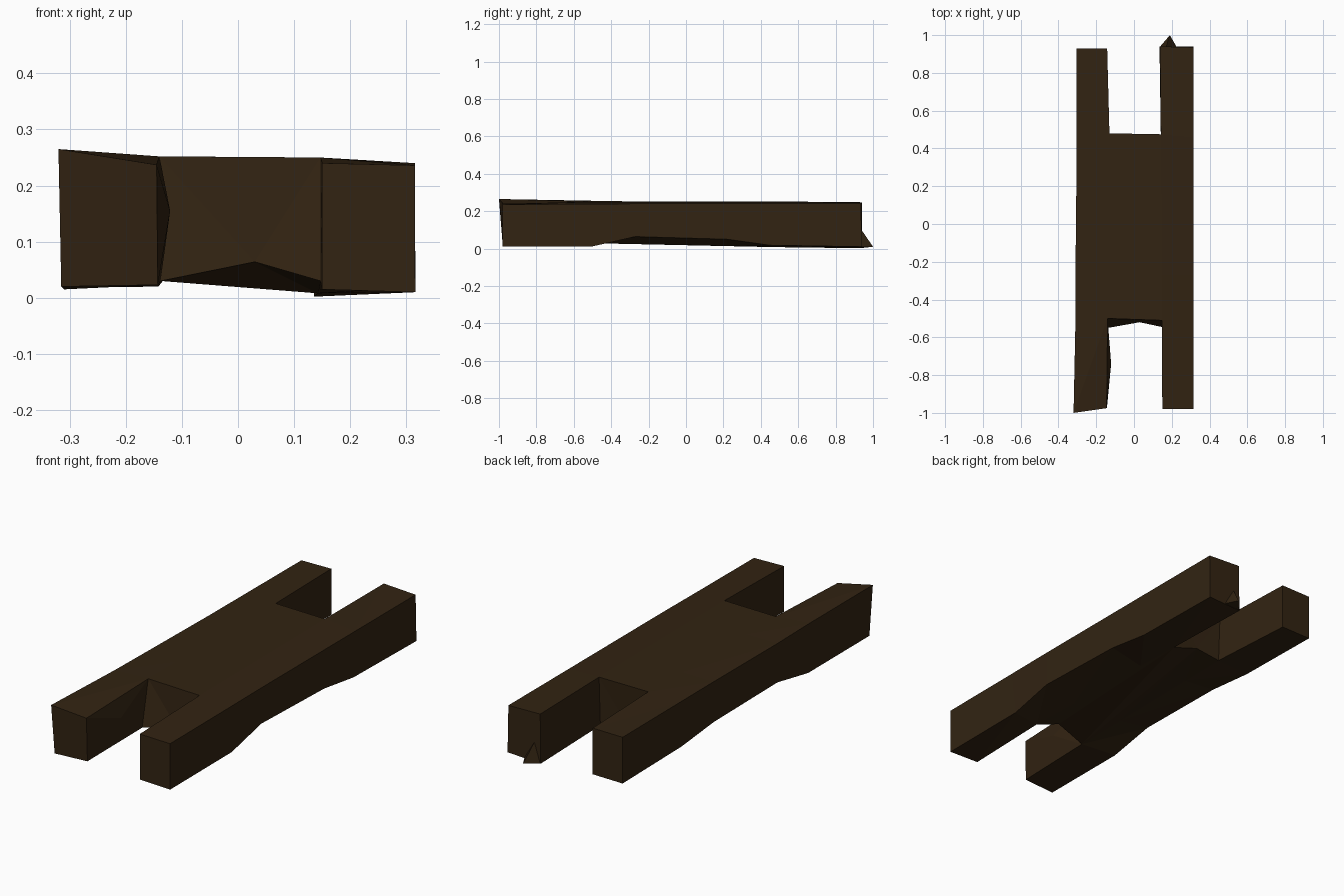
import bpy, bmesh

if "Cube" in bpy.data.objects:
    bpy.data.objects.remove(bpy.data.objects["Cube"])

wood = bpy.data.materials.new("dark_wood")
wood.diffuse_color = (0.032, 0.017, 0.006, 1)
wood.use_nodes = True
wood.node_tree.nodes["Principled BSDF"].inputs["Base Color"].default_value = wood.diffuse_color


def finish(bm, name):
    bmesh.ops.recalc_face_normals(bm, faces=bm.faces)
    mesh = bpy.data.meshes.new(name)
    bm.to_mesh(mesh)
    bm.free()
    mesh.materials.append(wood)
    obj = bpy.data.objects.new(name, mesh)
    bpy.context.collection.objects.link(obj)
    return obj


bm = bmesh.new()


def edge_line(points):
    """Lengthwise edge: one (x, y, z) vertex per station."""
    return [bm.verts.new(p) for p in points]


def strip(a, b, stations):
    """Quads, split in two flat triangles, between two lengthwise edges."""
    for i in stations:
        bm.faces.new((a[i], a[i + 1], b[i + 1]))
        bm.faces.new((a[i], b[i + 1], b[i]))


def stations(xs, ys, zs):
    return edge_line(list(zip(xs, ys, zs)))


# Lengthwise edges of the left rail (outer / inner, top / bottom)
lot = stations((-.32, -.31, -.31, -.305, -.305, -.305), (-1, -.52, -.27, .22, .47, .93),
               (.265, .256, .252, .249, .248, .246))
lob = stations((-.315, -.31, -.31, -.305, -.305, -.305), (-.98, -.51, -.27, .22, .47, .93),
               (.02, .015, .06, .05, .025, .018))
lit = stations((-.145, -.14, -.138, -.134, -.13, -.142), (-.975, -.5, -.27, .22, .48, .93),
               (.237, .252, .252, .252, .252, .248))
lib = stations((-.143, -.138, -.138, -.134, -.13, -.142), (-.97, -.55, -.27, .22, .47, .93),
               (.023, .03, .033, .036, .035, .02))

# Lengthwise edges of the right rail
rot = stations((.315,) * 6, (-.98, -.53, -.27, .22, .46, .935),
               (.236, .238, .24, .24, .24, .24))
rob = stations((.316,) * 6, (-.98, -.5, -.27, .22, .45, .94),
               (.01, .012, .064, .05, .018, .01))
rit = stations((.15, .147, .146, .144, .142, .138), (-.98, -.51, -.27, .22, .475, .94),
               (.24, .25, .25, .25, .25, .246))
rib = stations((.15, .147, .146, .144, .142, .135), (-.98, -.545, -.27, .22, .465, .94),
               (.015, .03, .024, .014, .008, .002))

# Rail tops, outer sides, undersides, inner sides beside the two notches, end caps
for ot, ob, it, ib in ((lot, lob, lit, lib), (rot, rob, rit, rib)):
    strip(ot, it, range(5))
    strip(ob, ot, range(5))
    strip(ib, ob, range(5))
    for i in (0, 4):
        inner = bm.faces.new((it[i], it[i + 1], ib[i + 1], ib[i]))
        if it is lit and i == 0:
            poke = bmesh.ops.poke(bm, faces=[inner])
            poke["verts"][0].co = (-.121, -.74, .155)
    for i in (0, 5):
        bm.faces.new((ot[i], it[i], ib[i], ob[i]))

# Centre panel: top and underside with diagonal creases, arched end faces
front_mid = bm.verts.new((.03, -.52, .064))
back_mid = bm.verts.new((0, .465, .055))
for a, b, c in ((lit[1], rit[1], lit[2]), (lit[2], rit[1], lit[3]),
                (lit[3], rit[1], lit[4]), (rit[1], rit[2], lit[4]),
                (rit[2], rit[3], lit[4]), (rit[3], rit[4], lit[4]),
                (lib[1], front_mid, rib[4]), (front_mid, rib[1], rib[2]),
                (front_mid, rib[2], rib[3]), (front_mid, rib[3], rib[4]),
                (lib[1], rib[4], back_mid), (lib[1], back_mid, lib[2]),
                (lib[2], back_mid, lib[3]), (lib[3], back_mid, lib[4])):
    bm.faces.new((a, b, c))
for lt, rt, mid, lb, rb in ((lit[1], rit[1], front_mid, lib[1], rib[1]),
                            (lit[4], rit[4], back_mid, lib[4], rib[4])):
    bm.faces.new((lt, mid, lb))
    bm.faces.new((lt, rt, mid))
    bm.faces.new((rt, rb, mid))
finish(bm, "split_beam_body")

# Splinter at the foot of the right rail's back end
bm = bmesh.new()
a, b, c, tip = [bm.verts.new(p) for p in
                ((.137, .938, .003), (.225, .938, .008), (.17, .938, .1), (.19, 1, .01))]
for tri in ((a, b, c), (a, b, tip), (b, c, tip), (c, a, tip)):
    bm.faces.new(tri)
finish(bm, "splinter")
